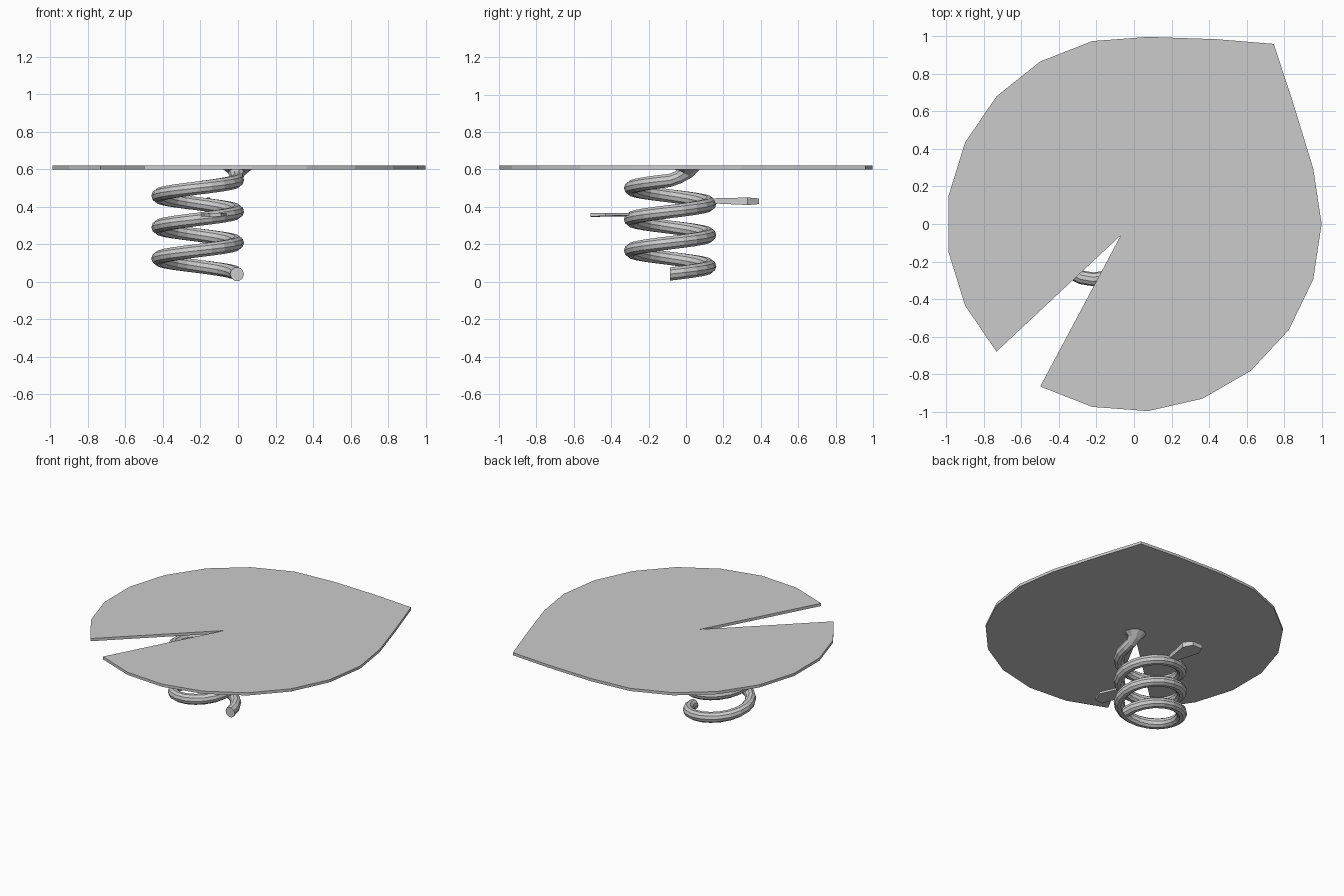
import bpy, bmesh, math
from mathutils import Vector

if "Cube" in bpy.data.objects:
    bpy.data.objects.remove(bpy.data.objects["Cube"])


def finish(bm, name):
    bmesh.ops.recalc_face_normals(bm, faces=bm.faces)
    mesh = bpy.data.meshes.new(name)
    bm.to_mesh(mesh)
    bm.free()
    obj = bpy.data.objects.new(name, mesh)
    bpy.context.collection.objects.link(obj)
    return obj


def plate(name, bottom, thickness):
    """Flat outline given by its lower points, thickened upward."""
    bm = bmesh.new()
    n = len(bottom)
    lo = [bm.verts.new(p) for p in bottom]
    hi = [bm.verts.new((p[0], p[1], p[2] + t)) for p, t in zip(bottom, thickness)]
    bm.faces.new(lo)
    bm.faces.new(hi)
    for i in range(n):
        j = (i + 1) % n
        bm.faces.new((lo[i], lo[j], hi[j], hi[i]))
    return finish(bm, name)


# Large pad: 21-sided disc with a pointed tip and a V-shaped notch
moved = {2: (0.85, 0.64), 3: (0.745, 0.96), 4: (0.44, 0.985)}
outline = []
for i in range(21):
    a = 2 * math.pi * i / 21
    outline.append(moved.get(i, (math.cos(a), math.sin(a))))
    if i == 13:
        outline.append((-0.07, -0.06))
plate("leaf_pad", [(x, y, 0.60) for x, y in outline], [0.02] * len(outline))

# Coiled stem: three turns, then a bend up to a flared joint under the pad
CX, CY, R, TUBE, SIDES, STEPS = -0.215, -0.085, 0.21, 0.037, 10, 20
path = []
for i in range(3 * STEPS + 1):
    a = 2 * math.pi * i / STEPS
    radial = Vector((math.cos(a), math.sin(a), 0))
    pos = Vector((CX, CY, 0.041 + 0.167 * i / STEPS)) + radial * R
    tangent = Vector((-math.sin(a), math.cos(a), 0.12 if i else 0)).normalized()
    path.append((pos, radial, tangent, TUBE))
X = Vector((1, 0, 0))
for pos, tan, r in [((-0.008, -0.04, 0.559), (0, 1, 0.5), 0.037),
                    ((-0.006, -0.008, 0.58), (0, 1, 1.6), 0.046),
                    ((-0.003, 0, 0.602), (0, 0, 1), 0.08),
                    ((0, 0, 0.618), (0, 0, 1), 0.08)]:
    path.append((Vector(pos), X, Vector(tan).normalized(), r))

bm = bmesh.new()
rings = []
for pos, side, tan, r in path:
    up = side.cross(tan).normalized()
    rings.append([bm.verts.new(pos + r * (side * math.cos(t) + up * math.sin(t)))
                  for t in (2 * math.pi * k / SIDES for k in range(SIDES))])
for a, b in zip(rings, rings[1:]):
    for k in range(SIDES):
        m = (k + 1) % SIDES
        bm.faces.new((a[k], a[m], b[m], b[k]))
bm.faces.new(rings[0])
bm.faces.new(rings[-1])
finish(bm, "coiled_stem")

# Two small leaves sprouting from the coil
plate("back_leaflet",
      [(-0.235, 0.11, 0.42), (-0.195, 0.11, 0.42), (-0.15, 0.33, 0.41),
       (-0.19, 0.39, 0.415), (-0.27, 0.39, 0.415), (-0.29, 0.33, 0.415)],
      [0.025, 0.025, 0.04, 0.03, 0.03, 0.035])
plate("front_leaflet",
      [(-0.20, -0.28, 0.35), (-0.13, -0.28, 0.355), (-0.06, -0.43, 0.352),
       (-0.09, -0.51, 0.348), (-0.15, -0.51, 0.346), (-0.18, -0.43, 0.348)],
      [0.013, 0.013, 0.016, 0.02, 0.02, 0.016])
